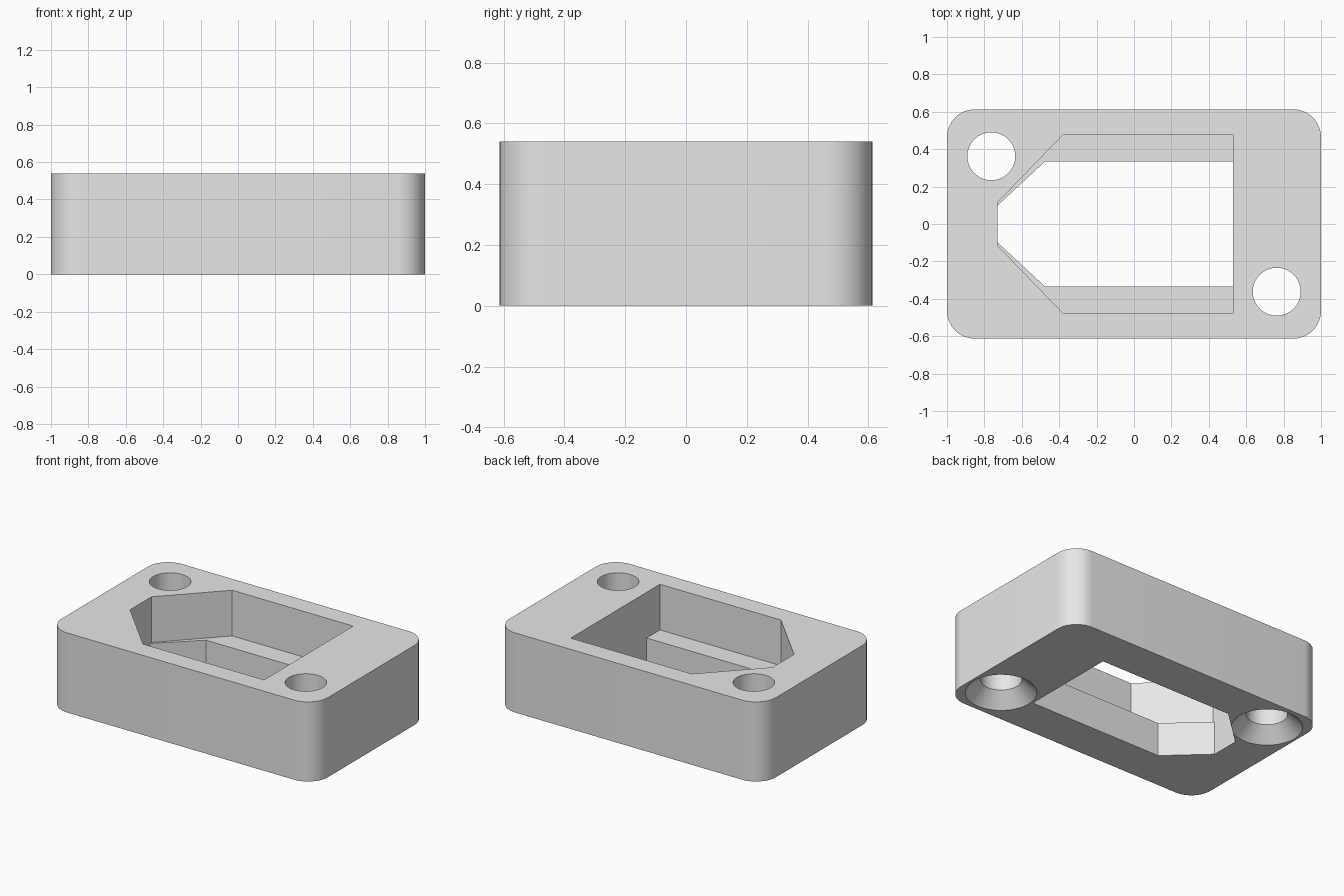
import bpy
import bmesh
import math

if "Cube" in bpy.data.objects:
    bpy.data.objects.remove(bpy.data.objects["Cube"])

HEIGHT = 0.54
LEDGE_Z = 0.23

grey = bpy.data.materials.new("plain grey")
grey.diffuse_color = (0.8, 0.8, 0.8, 1)
grey.use_nodes = True
grey.node_tree.nodes["Principled BSDF"].inputs["Base Color"].default_value = grey.diffuse_color


def loft(name, rings):
    """Closed solid through a stack of rings with equal point counts."""
    bm = bmesh.new()
    loops = [[bm.verts.new(p) for p in ring] for ring in rings]
    n = len(loops[0])
    for a, b in zip(loops, loops[1:]):
        for i in range(n):
            j = (i + 1) % n
            bm.faces.new((a[i], a[j], b[j], b[i]))
    bm.faces.new(loops[0][::-1])
    bm.faces.new(loops[-1])
    bmesh.ops.recalc_face_normals(bm, faces=bm.faces)
    mesh = bpy.data.meshes.new(name)
    bm.to_mesh(mesh)
    bm.free()
    mesh.materials.append(grey)
    obj = bpy.data.objects.new(name, mesh)
    bpy.context.collection.objects.link(obj)
    return obj


def prism(name, outline, z0, z1):
    return loft(name, [[(x, y, z) for x, y in outline] for z in (z0, z1)])


def circle(cx, cy, r, z, n=64):
    return [(cx + r * math.cos(2 * math.pi * i / n),
             cy + r * math.sin(2 * math.pi * i / n), z) for i in range(n)]


def rounded_rect(hx, hy, r, steps=16):
    points = []
    for k, (sx, sy) in enumerate(((1, 1), (-1, 1), (-1, -1), (1, -1))):
        for i in range(steps + 1):
            a = math.pi / 2 * (k + i / steps)
            points.append((sx * (hx - r) + r * math.cos(a),
                           sy * (hy - r) + r * math.sin(a)))
    return points


def pocket(half):
    """Outline with a tapered left end, mirrored across y."""
    return half + [(x, -y) for x, y in reversed(half)]


# Rounded block
block = prism("block", rounded_rect(1.0, 0.613, 0.15), 0, HEIGHT)

# Stepped opening: narrow through window, wider recess above the ledge
cutters = [
    prism("window_cutter",
          pocket([(0.53, 0.335), (-0.475, 0.335), (-0.73, 0.098)]),
          -0.1, LEDGE_Z + 0.1),
    prism("recess_cutter",
          pocket([(0.53, 0.478), (-0.378, 0.478), (-0.73, 0.115)]),
          LEDGE_Z, HEIGHT + 0.1),
]

# Screw holes, countersunk from below
for side in (-1, 1):
    x, y = side * 0.763, side * -0.362
    cutters.append(loft("screw_hole_cutter", [
        circle(x, y, 0.32, -0.1),
        circle(x, y, 0.128, 0.092),
        circle(x, y, 0.128, HEIGHT + 0.1)]))

# Cut the block, then drop the cutters
bpy.context.view_layer.objects.active = block
block.select_set(True)
for cutter in cutters:
    cutter.hide_render = True
    mod = block.modifiers.new("cut", 'BOOLEAN')
    mod.operation = 'DIFFERENCE'
    mod.solver = 'EXACT'
    mod.object = cutter
    bpy.ops.object.modifier_apply(modifier=mod.name)
    bpy.data.objects.remove(cutter)

bpy.ops.object.shade_smooth_by_angle(angle=math.radians(30))
